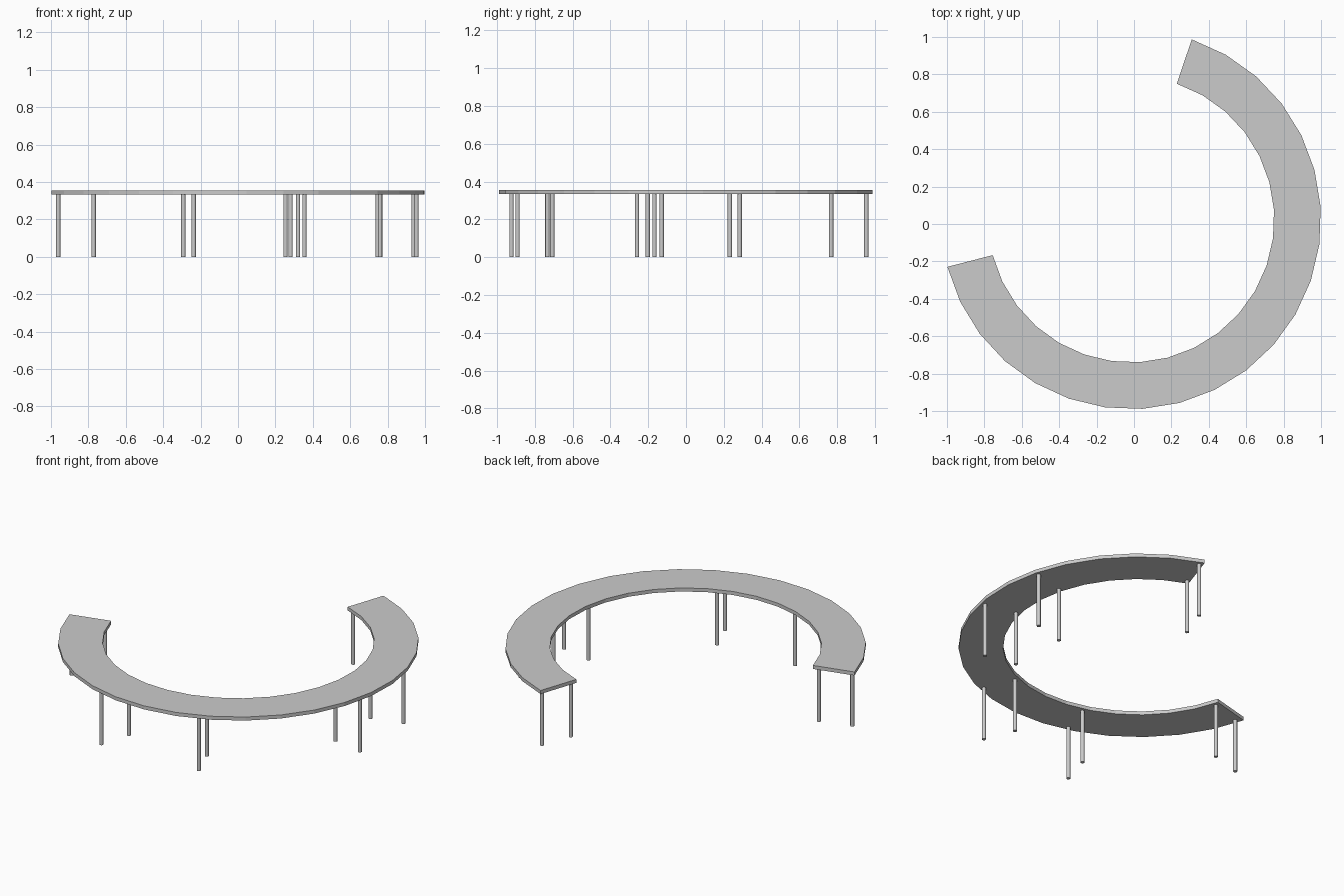
import bpy, bmesh
from math import radians, cos, sin

if "Cube" in bpy.data.objects:
    bpy.data.objects.remove(bpy.data.objects["Cube"])

CX, CY = -0.015, 0.025          # centre of the arc
R_IN, R_OUT = 0.765, 1.015
START, END, SEGS = 71.4, -165.5, 21
Z0, Z1 = 0.333, 0.355


def polar(r, deg, z):
    a = radians(deg)
    return (CX + r * cos(a), CY + r * sin(a), z)


# Curved seat: a rectangular section swept along the arc
bm = bmesh.new()
rings = []
for i in range(SEGS + 1):
    a = START + (END - START) * i / SEGS
    section = ((R_IN, Z0), (R_OUT, Z0), (R_OUT, Z1), (R_IN, Z1))
    rings.append([bm.verts.new(polar(r, a, z)) for r, z in section])
for p, q in zip(rings, rings[1:]):
    for k in range(4):
        n = (k + 1) % 4
        bm.faces.new((p[k], p[n], q[n], q[k]))
bm.faces.new(rings[0])
bm.faces.new(rings[-1][::-1])
bmesh.ops.recalc_face_normals(bm, faces=bm.faces)
mesh = bpy.data.meshes.new("curved_seat")
bm.to_mesh(mesh)
bm.free()
bpy.context.collection.objects.link(bpy.data.objects.new("curved_seat", mesh))

# Pairs of thin round legs, inner and outer, along the arc
for angle in (70.1, 15.2, -11.2, -68.0, -106.3, -163.3):
    for name, r in (("inner_leg", 0.79), ("outer_leg", 0.988)):
        bpy.ops.mesh.primitive_cylinder_add(
            vertices=12, radius=0.0115, depth=Z0, location=polar(r, angle, Z0 / 2))
        bpy.context.object.name = name
        bpy.ops.object.shade_smooth_by_angle(angle=radians(40))
